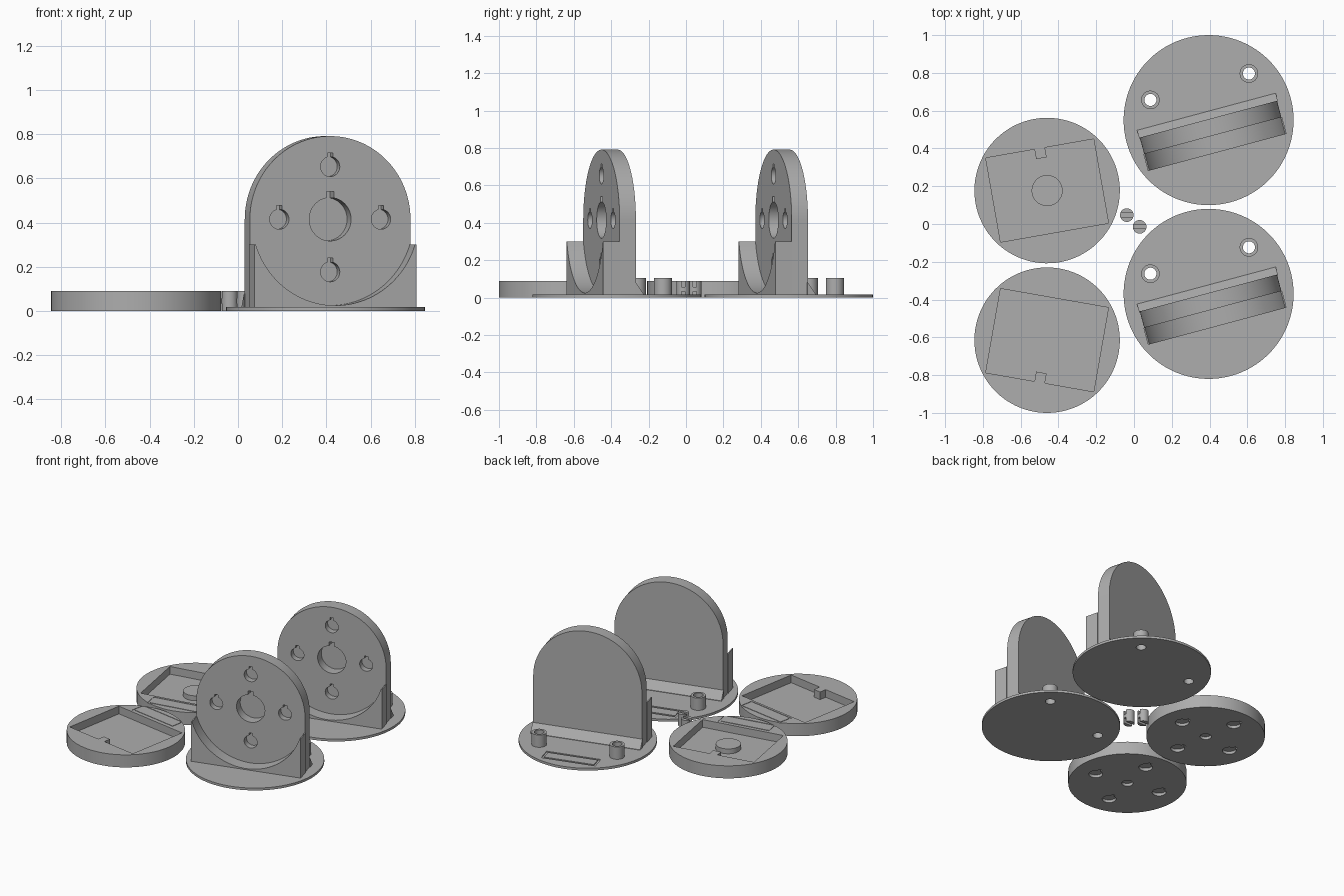
import bpy, bmesh, math
from mathutils import Matrix, Vector

if "Cube" in bpy.data.objects:
    bpy.data.objects.remove(bpy.data.objects["Cube"])

grey = bpy.data.materials.new("plain_grey")
grey.diffuse_color = (0.42, 0.42, 0.42, 1)
grey.use_nodes = True
grey.node_tree.nodes["Principled BSDF"].inputs["Base Color"].default_value = grey.diffuse_color

FLAT = Matrix.Identity(4)                      # profile in xy, depth along z
FACING = Matrix.Rotation(math.pi / 2, 4, 'X')  # profile in xz, depth towards -y
ACROSS = Matrix(((0, 0, 1, 0), (1, 0, 0, 0), (0, 1, 0, 0), (0, 0, 0, 1)))  # profile in yz


def prism(name, pts, d0, d1, frame):
    """Extrude a closed profile from depth d0 to d1."""
    bm = bmesh.new()
    low = [bm.verts.new(frame @ Vector((x, y, d0))) for x, y in pts]
    high = [bm.verts.new(frame @ Vector((x, y, d1))) for x, y in pts]
    bm.faces.new(low[::-1])
    bm.faces.new(high)
    n = len(pts)
    for i in range(n):
        j = (i + 1) % n
        bm.faces.new((low[i], low[j], high[j], high[i]))
    bmesh.ops.recalc_face_normals(bm, faces=bm.faces)
    me = bpy.data.meshes.new(name)
    bm.to_mesh(me)
    bm.free()
    me.materials.append(grey)
    ob = bpy.data.objects.new(name, me)
    bpy.context.collection.objects.link(ob)
    return ob


def cut(ob, *cutter):
    """Subtract an extruded profile and discard the cutter."""
    tool = prism("cutter", *cutter)
    mod = ob.modifiers.new("cut", 'BOOLEAN')
    mod.operation = 'DIFFERENCE'
    mod.solver = 'EXACT'
    mod.object = tool
    bpy.context.view_layer.objects.active = ob
    bpy.ops.object.modifier_apply(modifier=mod.name)
    bpy.data.objects.remove(tool)


def arc(cx, cy, r, a0, a1, n):
    return [(cx + r * math.cos(a0 + (a1 - a0) * i / n),
             cy + r * math.sin(a0 + (a1 - a0) * i / n)) for i in range(n + 1)]


def circle(cx, cy, r, n=48):
    return arc(cx, cy, r, 0, math.tau, n)[:-1]


def rect(cx, cy, w, h):
    return [(cx - w / 2, cy - h / 2), (cx + w / 2, cy - h / 2),
            (cx + w / 2, cy + h / 2), (cx - w / 2, cy + h / 2)]


def keyhole(cx, cy, r, w, top):
    """Round hole with a square notch at its top."""
    a = math.acos(w / 2 / r)
    return arc(cx, cy, r, math.pi - a, math.tau + a, 40) + [
        (cx + w / 2, cy + top), (cx - w / 2, cy + top)]


def place(x, y, degrees):
    return Matrix.Translation((x, y, 0)) @ Matrix.Rotation(math.radians(degrees), 4, 'Z')


def label_panel(ob, name, frame, v, top, depth):
    """Thin rectangular groove outlining a flush panel."""
    cut(ob, rect(0, v, 0.375, 0.105), top - depth, top + 0.05, frame @ FLAT)
    prism(name, rect(0, v, 0.345, 0.075), top - depth, top, frame @ FLAT)


CROSS = [(0.238, 0), (-0.238, 0), (0, 0.238), (0, -0.238)]
PLATE = 0.017
AXIS = 0.415  # height of the upright's round centre


def stand(tag, x, y):
    f = place(x, y, 15)
    face = f @ FACING
    # round base plate with post holes and outlined panel
    base = prism("base_plate_" + tag, circle(0, 0, 0.45, 96), 0, PLATE, f)
    for side, s in (("left", -1), ("right", 1)):
        post = prism(f"post_{side}_{tag}", circle(s * 0.27, 0.183, 0.049), PLATE, 0.105, f)
        hole = circle(s * 0.27, 0.183, 0.032)
        cut(post, hole, -0.1, 0.2, f)
        cut(base, hole, -0.1, 0.2, f)
    label_panel(base, "base_panel_" + tag, f, 0.32, PLATE, 0.006)
    # arched upright with keyed sockets
    arch = [(-0.376, 0.01), (0.376, 0.01)] + arc(0, AXIS, 0.376, 0, math.pi, 64)
    upright = prism("upright_" + tag, arch, -0.005, 0.085, face)
    cut(upright, keyhole(0, AXIS, 0.098, 0.035, 0.125), 0.015, 0.2, face)
    for u, v in CROSS:
        cut(upright, keyhole(u, AXIS + v, 0.045, 0.025, 0.062), 0.04, 0.2, face)
    # cradle in front, hollowed by an arc
    a = math.asin((0.3 - AXIS) / 0.39)
    profile = [(-0.38, 0.01), (0.38, 0.01), (0.38, 0.3)] + \
        arc(0, AXIS, 0.39, a, -math.pi - a, 48) + [(-0.38, 0.3)]
    prism("cradle_" + tag, profile, 0.085, 0.177, face)
    # sloped brace along the back foot
    prism("back_brace_" + tag, [(0.0, 0.01), (0.046, 0.01), (0.046, 0.02), (0.004, 0.08), (0.0, 0.08)],
          -0.38, 0.38, f @ ACROSS)


def disc(tag, x, y, flip, boss):
    f = place(x, y, 10 * flip)
    # thick round body with a rectangular pocket that has one tab
    body = prism("disc_" + tag, circle(0, 0, 0.385, 96), 0, 0.09, f)
    w, h = 0.29, 0.226
    pocket = [(-w, -h), (w, -h), (w, h), (0.028, h), (0.028, h - 0.052),
              (-0.028, h - 0.052), (-0.028, h), (-w, h)]
    cut(body, [(u, v * flip) for u, v in pocket], 0.035, 0.2, f)
    # sockets underneath
    cut(body, circle(0, 0, 0.037), -0.1, 0.02, f)
    for u, v in CROSS:
        cut(body, keyhole(u, v, 0.045, 0.025, 0.062), -0.1, 0.02, f)
    label_panel(body, "disc_panel_" + tag, f, -0.295 * flip, 0.09, 0.003)
    if boss:
        prism("boss_" + tag, circle(0, 0, 0.082), 0.034, 0.07, f)


def pin(tag, x, y):
    # small round pin, slotted from both ends
    f = place(x, y, 0)
    ob = prism("pin_" + tag, circle(0, 0, 0.036, 32), 0, 0.09, f)
    for z0, z1 in ((-0.1, 0.033), (0.057, 0.2)):
        cut(ob, rect(0, 0, 0.2, 0.02), z0, z1, f)


stand("rear", 0.395, 0.55)
stand("front", 0.395, -0.37)
disc("rear", -0.46, 0.177, 1, True)
disc("front", -0.46, -0.615, -1, False)
pin("rear", -0.038, 0.047)
pin("front", 0.03, -0.015)

# smooth the curved walls, keep the edges sharp
bpy.ops.object.select_all(action='SELECT')
bpy.ops.object.shade_smooth_by_angle(angle=math.radians(30))
